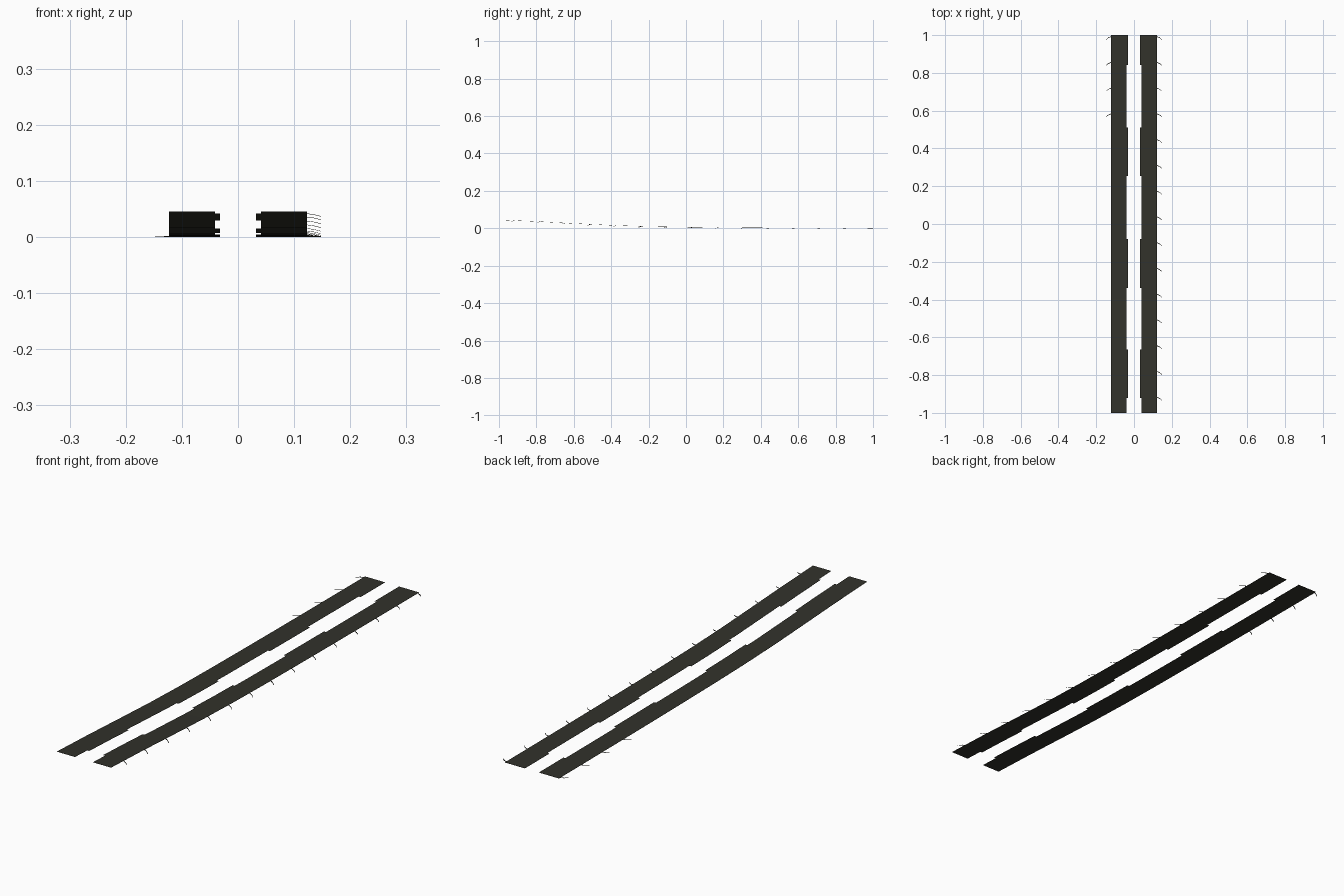
import bpy, bmesh

if "Cube" in bpy.data.objects:
    bpy.data.objects.remove(bpy.data.objects["Cube"])

# Single dark olive colour
mat = bpy.data.materials.new("dark_olive")
mat.diffuse_color = (0.032, 0.032, 0.024, 1)
mat.use_nodes = True
mat.node_tree.nodes["Principled BSDF"].inputs["Base Color"].default_value = mat.diffuse_color

# Height profile along y (strip curves up toward the front)
PROFILE = [(-1, .0455), (-.8, .037), (-.6, .0265), (-.4, .0165), (-.2, .010),
           (0, .0065), (.2, .0045), (.4, .003), (.6, .002), (.8, .0015), (1, .001)]
T = 0.0008  # sheet thickness


def height(y):
    for (a, za), (b, zb) in zip(PROFILE, PROFILE[1:]):
        if y <= b:
            return za + (zb - za) * (y - a) / (b - a)
    return PROFILE[-1][1]


def sheet(name, rows):
    """Thin ribbon through rows of (left point, right point)."""
    bm = bmesh.new()
    loops = []
    for l, r in rows:
        loops.append([bm.verts.new(p) for p in (
            l, r, (r[0], r[1], r[2] - T), (l[0], l[1], l[2] - T))])
    for a, b in zip(loops, loops[1:]):
        for i in range(4):
            j = (i + 1) % 4
            bm.faces.new((a[i], a[j], b[j], b[i]))
    bm.faces.new(loops[0])
    bm.faces.new(loops[-1][::-1])
    bmesh.ops.recalc_face_normals(bm, faces=bm.faces)
    me = bpy.data.meshes.new(name)
    bm.to_mesh(me)
    bm.free()
    me.materials.append(mat)
    ob = bpy.data.objects.new(name, me)
    bpy.context.collection.objects.link(ob)
    return ob


def strip(name, x0, x1, ya, yb):
    ys = sorted({ya, yb} | {y for y, _ in PROFILE if ya < y < yb})
    sheet(name, [((x0, y, height(y)), (x1, y, height(y))) for y in ys])


TABS = [(-.92, -.665), (-.34, -.08), (.253, .512), (.842, 1)]
for side, s, count in (("right", 1, 15), ("left", -1, 4)):
    # Long main band
    strip(side + "_band", s * .041, s * .123, -1, 1)
    # Inner edge tabs
    for i, (a, b) in enumerate(TABS):
        strip(f"{side}_inner_tab_{i}", s * .032, s * .041, a, b)
    # Fine outer barbs, drooping outward
    for i in range(count):
        y = .992 - i * .1364
        rows = []
        for x, dy, dz, w in ((.122, 0, 0, .002), (.136, -.006, -.002, .0018),
                             (.148, -.016, -.005, .0012)):
            z = max(T, height(y) + dz)
            rows.append(((s * x, y + dy - w, z), (s * x, y + dy + w, z)))
        sheet(f"{side}_barb_{i}", rows)
